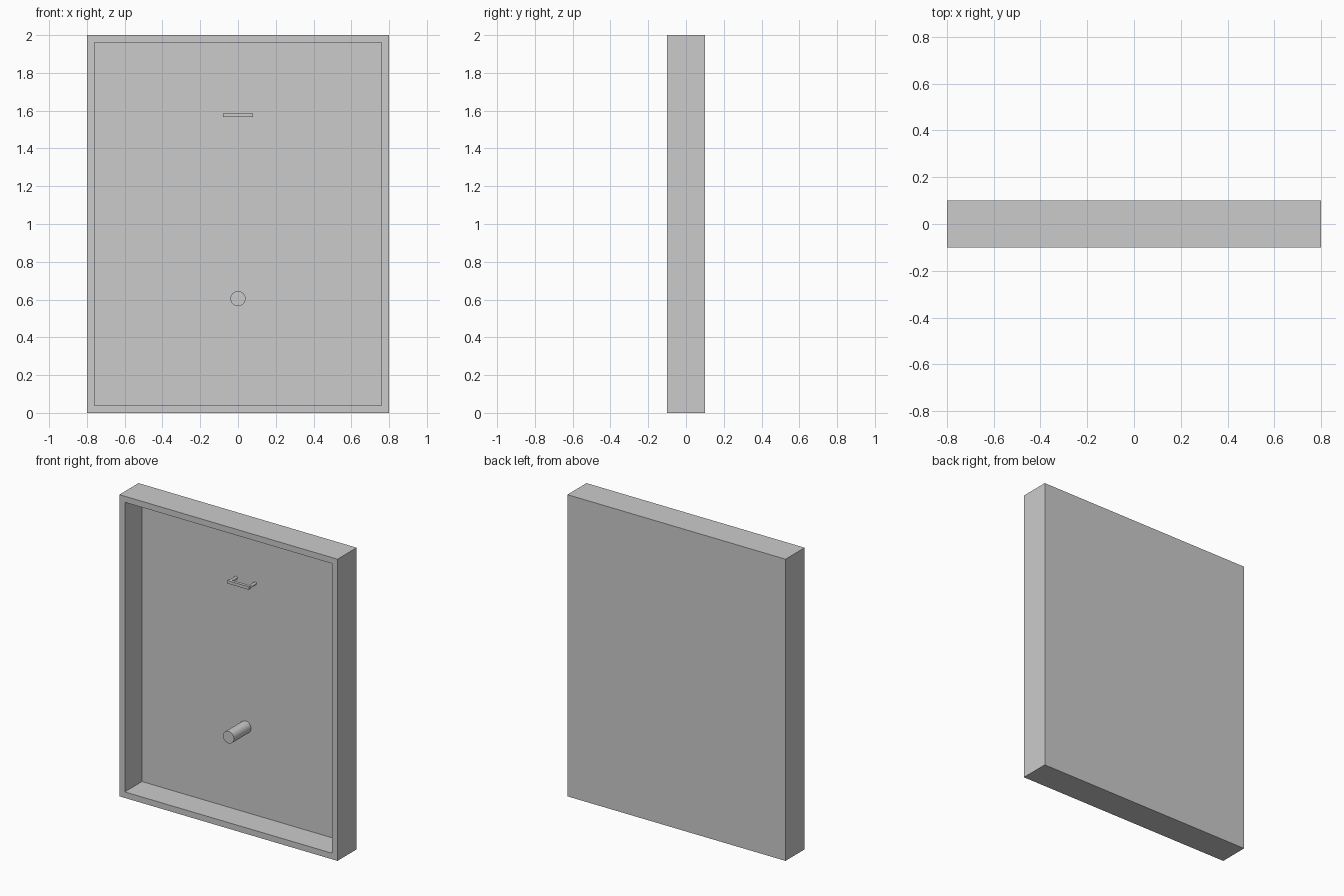
import bpy, math

if "Cube" in bpy.data.objects:
    bpy.data.objects.remove(bpy.data.objects["Cube"])

W, D, H = 1.6, 0.2, 2.0      # outer size
RIM, BACK = 0.04, 0.02       # wall thicknesses
INNER_Y = D / 2 - BACK       # front surface of the back panel


def finish(name, bevel_smooth=False):
    ob = bpy.context.object
    ob.name = name
    if bevel_smooth:
        bpy.ops.object.shade_smooth_by_angle(angle=math.radians(35))
    return ob


def box(name, x, y, z):
    """Box from (min, max) ranges."""
    bpy.ops.mesh.primitive_cube_add(size=1, location=[sum(r) / 2 for r in (x, y, z)])
    ob = finish(name)
    ob.scale = [r[1] - r[0] for r in (x, y, z)]
    bpy.ops.object.transform_apply(location=False, rotation=False, scale=True)
    return ob


def rod(name, radius, x, z, y0, y1, sides):
    """Cylinder lying along y."""
    bpy.ops.mesh.primitive_cylinder_add(vertices=sides, radius=radius, depth=y1 - y0,
                                        location=(x, (y0 + y1) / 2, z),
                                        rotation=(math.pi / 2, 0, 0))
    return finish(name, True)


# open-fronted tray: solid block with a recess cut into the front
tray = box("tray", (-W / 2, W / 2), (-D / 2, D / 2), (0, H))
cutter = box("recess_cutter", (-W / 2 + RIM, W / 2 - RIM), (-D, INNER_Y), (RIM, H - RIM))
cutter.hide_render = True
cutter.hide_set(True)
cut = tray.modifiers.new("recess", 'BOOLEAN')
cut.operation = 'DIFFERENCE'
cut.solver = 'EXACT'
cut.object = cutter

# round peg reaching the front plane
rod("peg", 0.04, 0, 0.605, -D / 2, INNER_Y, 32)

# handle: flat bar on two short posts
box("handle_bar", (-0.08, 0.08), (0.0, 0.02), (1.566, 1.586))
for side, sx in (("left", -1), ("right", 1)):
    rod("handle_post_" + side, 0.01, sx * 0.07, 1.576, 0.01, INNER_Y, 16)
